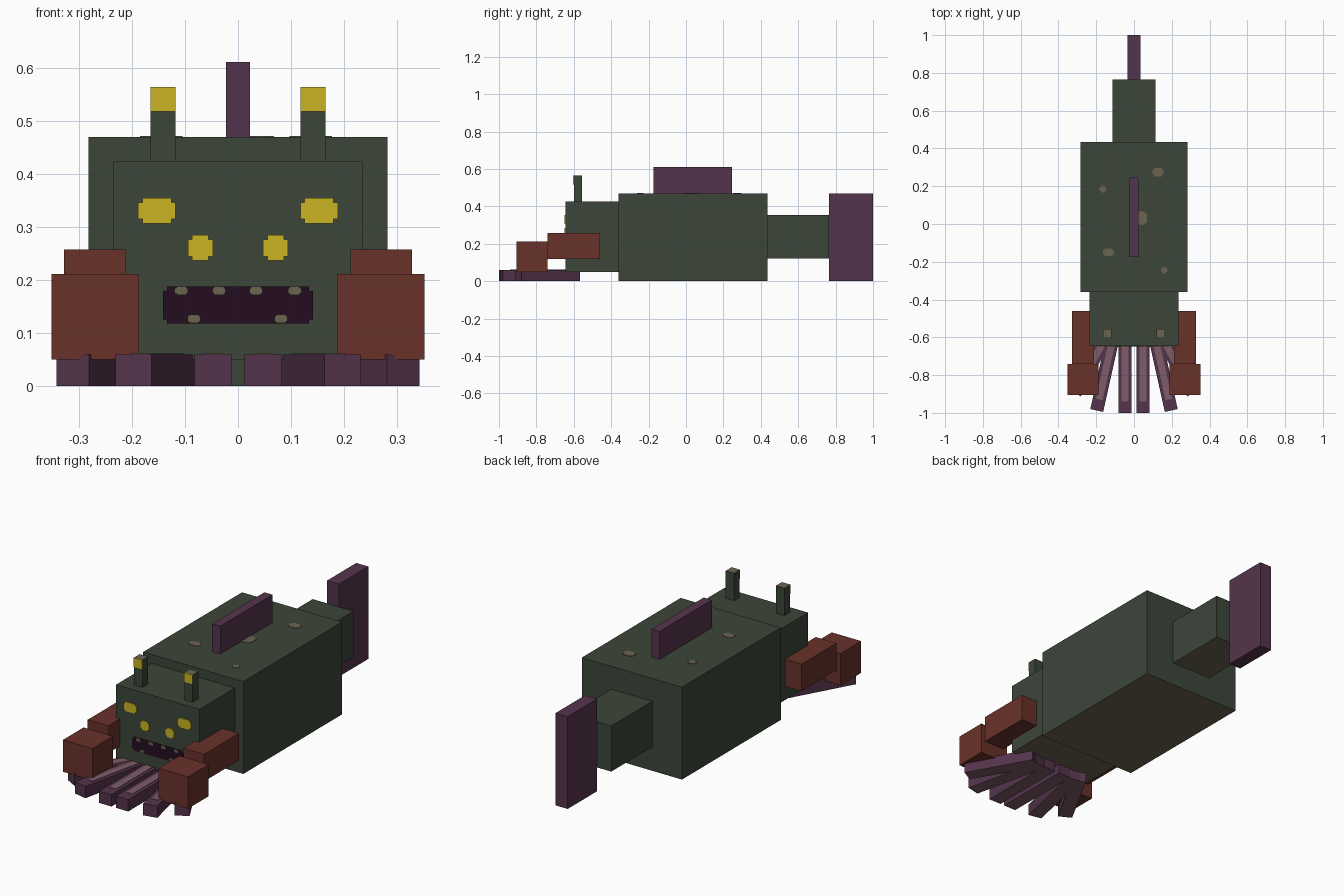
import bpy, bmesh, math
from mathutils import Matrix, Vector

cube = bpy.data.objects.get("Cube")
if cube:
    bpy.data.objects.remove(cube, do_unlink=True)


def material(name, rgb):
    lin = [((c / 255 + 0.055) / 1.055) ** 2.4 if c > 10 else c / 3295 for c in rgb]
    mat = bpy.data.materials.new(name)
    mat.use_nodes = True
    mat.diffuse_color = (*lin, 1)
    mat.node_tree.nodes["Principled BSDF"].inputs["Base Color"].default_value = (*lin, 1)
    return mat


green = material("dark green", (60, 70, 58))
purple = material("plum", (84, 52, 76))
red = material("rust red", (105, 50, 42))
yellow = material("yellow", (202, 180, 36))
maw = material("mouth dark", (36, 12, 33))
tan = material("tan", (106, 100, 79))
pink = material("dusty pink", (126, 92, 104))


def finish(name, bm, mats):
    bmesh.ops.recalc_face_normals(bm, faces=bm.faces)
    mesh = bpy.data.meshes.new(name)
    bm.to_mesh(mesh)
    bm.free()
    for m in mats:
        mesh.materials.append(m)
    obj = bpy.data.objects.new(name, mesh)
    bpy.context.scene.collection.objects.link(obj)
    return obj


def box(name, x, y, z, mat, top=None, under=None):
    """Box from axis ranges; the top and underside may take their own colour."""
    lo, hi = zip(x, y, z)
    lo, hi = Vector(lo), Vector(hi)
    bm = bmesh.new()
    bmesh.ops.create_cube(bm, size=1, matrix=Matrix.Translation((lo + hi) / 2)
                          @ Matrix.Diagonal((*(hi - lo), 1)))
    bm.normal_update()
    for f in bm.faces:
        if f.normal.z > 0.5 and top:
            f.material_index = 1
        elif f.normal.z < -0.5 and under:
            f.material_index = 2
    return finish(name, bm, [mat, top or mat, under or mat])


def mirrored(x, side):
    return sorted(side * v for v in x)


def plate(name, centre, w, h, notch, mat, front=True, depth=0.004):
    """Thin plate with stepped corners, on a front or a top surface."""
    a, b = w / 2, h / 2
    corner = [(a, b - notch), (a - notch, b - notch), (a - notch, b)]
    pts = []
    for sx, sy in ((1, 1), (-1, 1), (-1, -1), (1, -1)):
        step = [(sx * u, sy * v) for u, v in corner]
        pts += step if sx * sy > 0 else step[::-1]
    bm = bmesh.new()
    verts = [bm.verts.new((u, 0, v) if front else (u, v, 0)) for u, v in pts]
    out = bmesh.ops.extrude_face_region(bm, geom=[bm.faces.new(verts)])
    moved = [v for v in out["geom"] if isinstance(v, bmesh.types.BMVert)]
    bmesh.ops.translate(bm, verts=moved, vec=(0, -depth, 0) if front else (0, 0, depth))
    obj = finish(name, bm, [mat])
    obj.location = centre
    return obj


# Trunk, head and tail
FACE = -0.645
box("body", (-0.282, 0.282), (-0.36, 0.435), (0, 0.47), green, under=tan)
box("head", (-0.235, 0.235), (FACE, -0.36), (0.05, 0.425), green, under=tan)
box("tail", (-0.115, 0.115), (0.435, 0.765), (0.122, 0.354), green, under=tan)
box("tail_fin", (-0.034, 0.034), (0.765, 1), (0, 0.47), purple)
box("back_fin", (-0.023, 0.023), (-0.175, 0.245), (0.47, 0.612), purple)

# Spots on the back
for i, (x, y, w, h) in enumerate([(0.127, 0.275, 0.06, 0.045), (-0.165, 0.185, 0.04, 0.035),
                                  (0.038, 0.03, 0.06, 0.07), (-0.135, -0.15, 0.06, 0.04),
                                  (0.16, -0.245, 0.035, 0.035)]):
    plate(f"back_spot_{i + 1}", (x, y, 0.47), w, h, 0.009, tan, front=False, depth=0.002)

# Mouth and teeth
plate("mouth", (0, FACE, 0.153), 0.284, 0.07, 0.008, maw, depth=0.003)
for i, (x, z) in enumerate([(-0.107, 0.18), (-0.036, 0.18), (0.034, 0.18), (0.107, 0.18),
                            (-0.083, 0.127), (0.081, 0.127)]):
    plate(f"tooth_{i + 1}", (x, FACE, z), 0.025, 0.016, 0.003, tan, depth=0.006)

for side, word in ((1, "left"), (-1, "right")):
    # Eyes and eye stalks
    plate(f"{word}_upper_eye", (side * 0.153, FACE, 0.331), 0.071, 0.048, 0.008, yellow)
    plate(f"{word}_lower_eye", (side * 0.071, FACE, 0.261), 0.047, 0.048, 0.008, yellow)
    stalk = mirrored((0.118, 0.165), side)
    box(f"{word}_stalk", stalk, (-0.6, -0.555), (0.425, 0.565), green, top=tan)
    box(f"{word}_stalk_tip", stalk, (-0.603, -0.6), (0.518, 0.565), yellow)

    # Arms
    box(f"{word}_arm", mirrored((0.212, 0.328), side), (-0.74, -0.46), (0.12, 0.258), red)
    box(f"{word}_claw", mirrored((0.187, 0.352), side), (-0.905, -0.74), (0.05, 0.212), red)

    # Fan of tentacles under the chin, each with a pale strip on top
    for i, (x, length, angle) in enumerate([(0.047, 0.415, 0), (0.108, 0.412, 12.5),
                                            (0.14, 0.355, 29)]):
        parts = [box(f"{word}_tentacle_{i + 1}", (-0.035, 0.035), (-length, 0), (0, 0.06),
                     purple, under=pink),
                 box(f"{word}_tentacle_strip_{i + 1}", (-0.018, 0.018), (0.06 - length, -0.02),
                     (0.06, 0.062), pink)]
        for part in parts:
            part.location = (side * x, -0.585, 0)
            part.rotation_euler.z = side * math.radians(angle)
